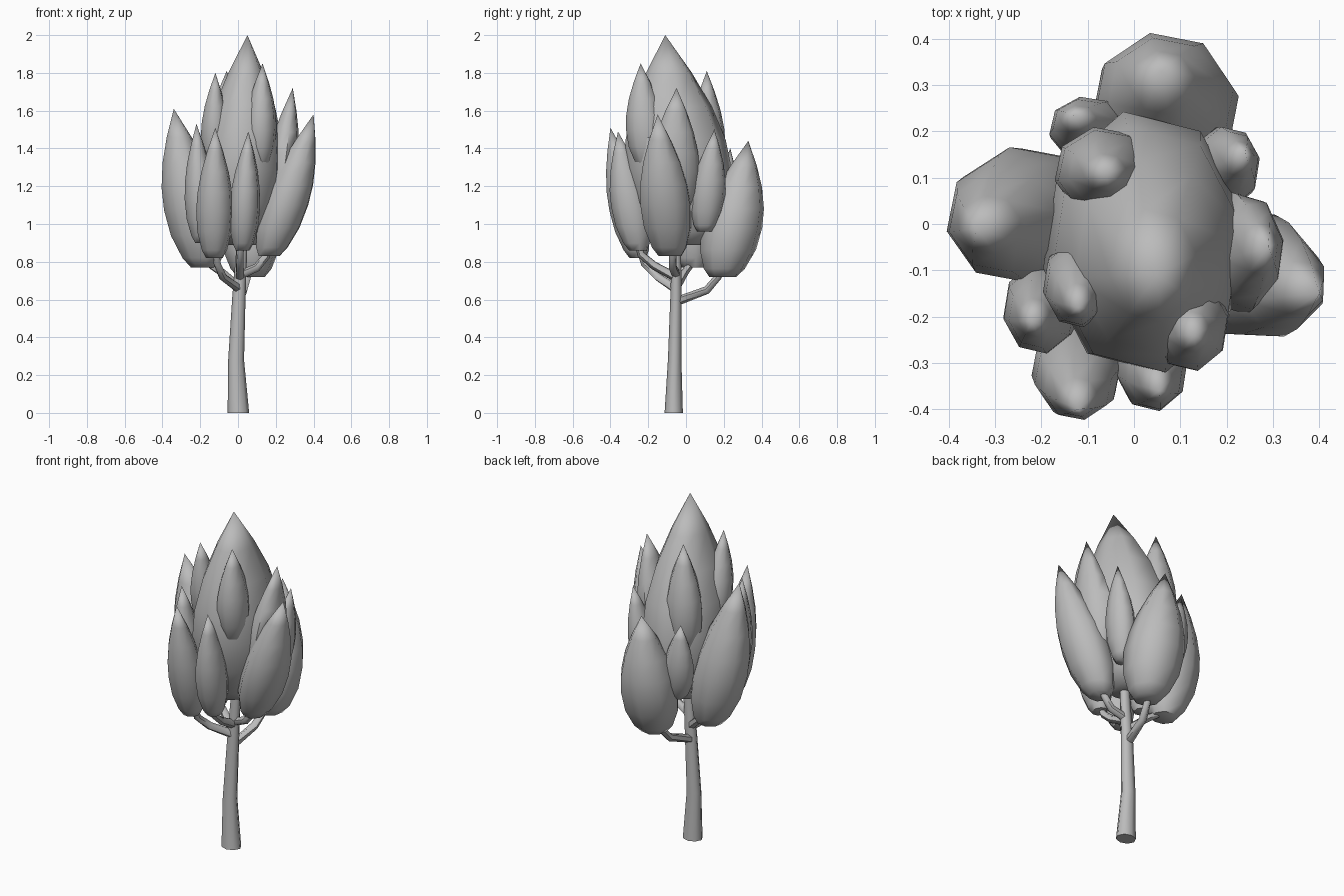
import bpy, bmesh, math
from mathutils import Vector

cube = bpy.data.objects.get("Cube")
if cube:
    bpy.data.objects.remove(cube)

grey = bpy.data.materials.new("plain_grey")
grey.use_nodes = True
grey.diffuse_color = (0.5, 0.5, 0.5, 1)
grey.node_tree.nodes["Principled BSDF"].inputs["Base Color"].default_value = grey.diffuse_color


def loft(name, rings, sides, turn=0.0, angle=60):
    """Skin a stack of (centre, u axis, v axis) ellipses and cap both ends."""
    bm = bmesh.new()
    loops = []
    for c, u, v in rings:
        steps = [turn + 2 * math.pi * i / sides for i in range(sides)]
        loops.append([bm.verts.new(c + u * math.cos(a) + v * math.sin(a)) for a in steps])
    for low, high in zip(loops, loops[1:]):
        for i in range(sides):
            j = (i + 1) % sides
            bm.faces.new((low[i], low[j], high[j], high[i]))
    bm.faces.new(loops[0][::-1])
    bm.faces.new(loops[-1])
    bmesh.ops.remove_doubles(bm, verts=bm.verts, dist=0.0005)
    bmesh.ops.recalc_face_normals(bm, faces=bm.faces)
    mesh = bpy.data.meshes.new(name)
    bm.to_mesh(mesh)
    bm.free()
    mesh.materials.append(grey)
    obj = bpy.data.objects.new(name, mesh)
    bpy.context.collection.objects.link(obj)
    bpy.ops.object.select_all(action="DESELECT")
    obj.select_set(True)
    bpy.context.view_layer.objects.active = obj
    bpy.ops.object.shade_smooth_by_angle(angle=math.radians(angle))


# Bud outline: height fraction and width fraction
BUD = [(0, .45), (.06, .68), (.2, .93), (.36, 1), (.5, .94), (.66, .74), (.82, .43), (1, 0)]


def bud(name, base, tip, rx, ry, turn=0.2):
    base, tip = Vector(base), Vector(tip)
    rings = [(base.lerp(tip, t), Vector((rx * r, 0, 0)), Vector((0, ry * r, 0))) for t, r in BUD]
    loft(name, rings, 8, turn)


def tube(name, points, radii, sides):
    pts = [Vector(p) for p in points]
    rings = []
    for i, p in enumerate(pts):
        d = (pts[min(i + 1, len(pts) - 1)] - pts[max(i - 1, 0)]).normalized()
        u = d.cross(Vector((0.3, 1, 0.2))).normalized()
        rings.append((p, u * radii[i], d.cross(u) * radii[i]))
    loft(name, rings, sides)


# Crown and outer leaf buds
bud("crown", (.005, .0, .89), (.05, -.11, 2), .222, .288)
bud("right_large_bud", (-.18, .035, .77), (-.34, -.01, 1.61), .157, .15)
bud("left_large_bud", (.165, -.085, .83), (.40, -.15, 1.58), .13, .142, .35)
bud("back_large_bud", (.07, .195, .72), (.06, .33, 1.44), .163, .163)
bud("front_bud", (-.125, -.255, .82), (-.12, -.40, 1.51), .1, .1)
bud("front_left_bud", (.025, -.255, .86), (.055, -.36, 1.49), .083, .105)
bud("front_right_bud", (-.19, -.165, .9), (-.22, -.21, 1.53), .083, .1)
bud("left_upper_bud", (.19, -.07, 1.03), (.29, -.05, 1.72), .09, .135)
bud("left_back_bud", (.165, .1, .96), (.24, .15, 1.50), .075, .092)
bud("back_right_bud", (-.07, .18, .94), (-.13, .235, 1.40), .09, .073)
bud("upper_front_bud", (.115, -.2, 1.3), (.13, -.24, 1.85), .086, .105)
bud("upper_right_bud", (-.125, -.1, 1.28), (-.12, -.18, 1.80), .075, .09)
bud("upper_back_bud", (-.07, .115, 1.2), (-.06, .11, 1.81), .107, .098)

# Trunk
trunk = [(.002, -.065, 0), (-.01, -.06, .28), (.005, -.053, .62), (.025, -.05, .95)]
loft("trunk", [(Vector(p), Vector((r, 0, 0)), Vector((0, r * .85, 0)))
               for p, r in zip(trunk, (.057, .042, .035, .027))], 8)

# Branches under the large buds
RADII = (.024, .022, .02, .017)
tube("back_branch", [(0, -.05, .59), (.03, .11, .65), (.05, .17, .72), (.06, .21, .82)], RADII, 6)
tube("right_branch", [(0, -.05, .67), (-.08, -.01, .74), (-.14, .02, .78), (-.18, .03, .86)], RADII, 6)
tube("left_branch", [(.01, -.05, .73), (.10, -.07, .77), (.15, -.07, .83), (.18, -.08, .92)], RADII, 6)
tube("front_branch", [(0, -.06, .66), (-.08, -.15, .72), (-.11, -.22, .79), (-.12, -.25, .88)], RADII, 6)
tube("front_left_branch", [(.01, -.06, .72), (.01, -.17, .78), (.01, -.24, .84), (.02, -.26, .92)], RADII, 6)
